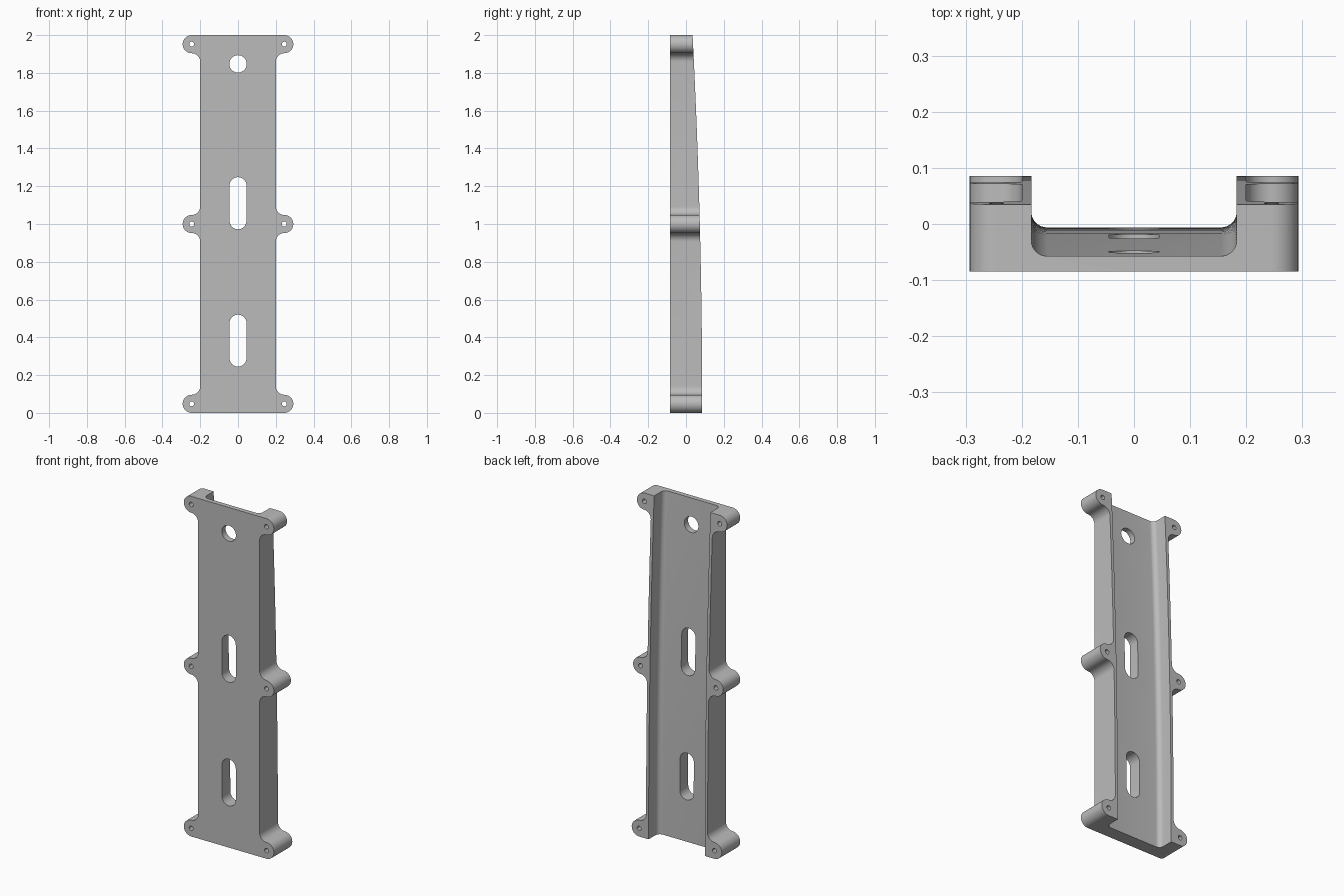
import bpy, bmesh
from math import cos, sin, radians

cube = bpy.data.objects.get("Cube")
if cube:
    bpy.data.objects.remove(cube)

FRONT, HALF_W, EAR_X, EAR_R, FILLET = -0.085, 0.2, 0.245, 0.048, 0.045
EAR_Z = (EAR_R, 1.0, 2 - EAR_R)

grey = bpy.data.materials.new("plain_grey")
grey.use_nodes = True
grey.diffuse_color = (0.5, 0.5, 0.5, 1)
grey.node_tree.nodes["Principled BSDF"].inputs["Base Color"].default_value = (0.5, 0.5, 0.5, 1)


def arc(cx, cy, r, start, end, n=12):
    angles = [radians(start + (end - start) * i / n) for i in range(n + 1)]
    return [(cx + r * cos(a), cy + r * sin(a)) for a in angles]


def loft(name, rings):
    """Closed solid through a list of matching rings of 3D points."""
    bm = bmesh.new()
    loops = [[bm.verts.new(p) for p in ring] for ring in rings]
    for a, b in zip(loops, loops[1:]):
        for i in range(len(a)):
            j = (i + 1) % len(a)
            bm.faces.new((a[i], a[j], b[j], b[i]))
    bm.faces.new(loops[0])
    bm.faces.new(loops[-1])
    bmesh.ops.remove_doubles(bm, verts=bm.verts, dist=1e-5)
    bmesh.ops.recalc_face_normals(bm, faces=bm.faces)
    mesh = bpy.data.meshes.new(name)
    bm.to_mesh(mesh)
    bm.free()
    obj = bpy.data.objects.new(name, mesh)
    bpy.context.collection.objects.link(obj)
    return obj


def prism(name, outline, y0, y1):
    return loft(name, [[(x, y, z) for x, z in outline] for y in (y0, y1)])


def slot(name, x, z_low, z_high, r):
    outline = arc(x, z_high, r, 0, 180, 16) + arc(x, z_low, r, 180, 360, 16)
    return prism(name, outline, -0.2, 0.2)


# Plate outline with three mounting ears on each side
side = []
for z in EAR_Z:
    if z != EAR_Z[0]:
        side += arc(EAR_X, z - EAR_R - FILLET, FILLET, 180, 90)
    side += arc(EAR_X, z, EAR_R, -90, 90, 20)
    if z != EAR_Z[-1]:
        side += arc(EAR_X, z + EAR_R + FILLET, FILLET, -90, -180)
side = [p for i, p in enumerate(side)
        if i == 0 or abs(p[0] - side[i - 1][0]) + abs(p[1] - side[i - 1][1]) > 1e-5]
outline = side + [(-x, z) for x, z in reversed(side)]
bracket = prism("channel_bracket", outline, FRONT, 0.15)
bracket.data.materials.append(grey)

# Curved back with a round-cornered channel, swept up the height
wall, depth, r = 0.183, -0.092, 0.028
floor = arc(-wall + r, depth + r, r, 180, 270, 8) + arc(wall - r, depth + r, r, 270, 360, 8)
profile = [(-0.4, 0), (-wall, 0)] + floor + [(wall, 0), (0.4, 0), (0.4, 0.3), (-0.4, 0.3)]
levels = [-0.05 + 2.1 * i / 20 for i in range(21)]
cutters = [loft("back_cutter", [[(x, y + 0.086 - 0.0128 * z * z, z) for x, y in profile]
                                for z in levels])]

# Centre openings and screw holes
cutters.append(slot("lower_slot_cutter", 0, 0.29, 0.475, 0.045))
cutters.append(slot("middle_slot_cutter", 0, 1.017, 1.203, 0.045))
cutters.append(slot("round_hole_cutter", 0, 1.8475, 1.8476, 0.046))
for z in EAR_Z:
    for s in (-1, 1):
        cutters.append(slot("screw_hole_cutter", s * EAR_X, z, z + 0.0001, 0.013))

for cutter in cutters:
    cutter.hide_render = True
    mod = bracket.modifiers.new("cut", "BOOLEAN")
    mod.operation = "DIFFERENCE"
    mod.solver = "EXACT"
    mod.object = cutter

# Bake the cuts, drop the cutters and smooth the rounded faces
bpy.context.view_layer.update()
graph = bpy.context.evaluated_depsgraph_get()
final = bpy.data.meshes.new_from_object(bracket.evaluated_get(graph))
bracket.modifiers.clear()
bracket.data = final
for cutter in cutters:
    bpy.data.objects.remove(cutter)
final.materials.clear()
final.materials.append(grey)
for face in final.polygons:
    face.material_index = 0

bpy.ops.object.select_all(action="DESELECT")
bracket.select_set(True)
bpy.context.view_layer.objects.active = bracket
bpy.ops.object.shade_smooth_by_angle(angle=radians(30))
